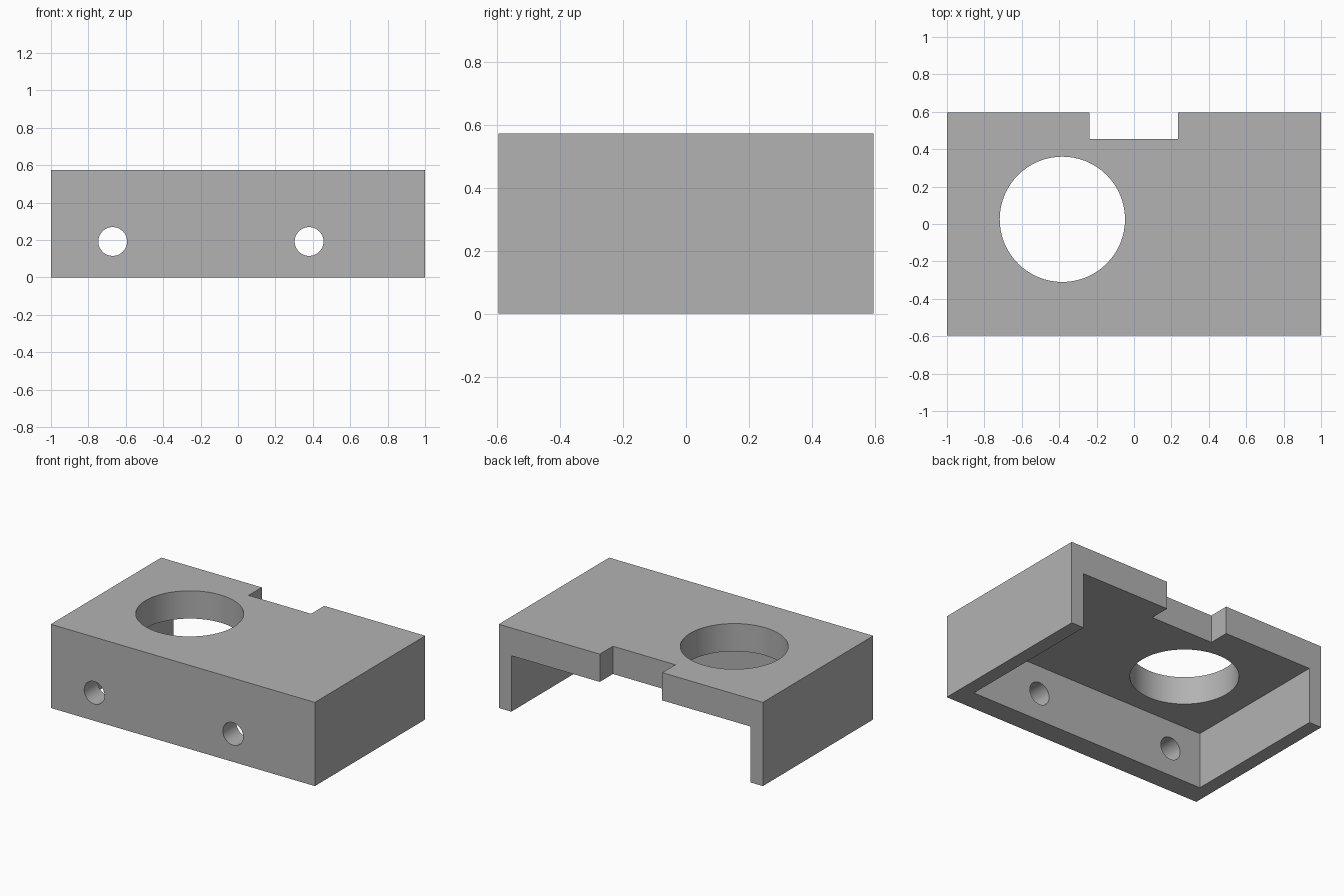
import bpy
from math import pi, radians

default = bpy.data.objects.get("Cube")
if default:
    bpy.data.objects.remove(default, do_unlink=True)

# Overall size and wall thicknesses
HALF_X, HALF_Y, HEIGHT = 1.0, 0.597, 0.573
SIDE, FRONT, PLATE = 0.095, 0.147, 0.19
OVER = 0.2

grey = bpy.data.materials.new("plain grey")
grey.use_nodes = True
colour = (0.45, 0.45, 0.45, 1)
grey.diffuse_color = colour
grey.node_tree.nodes["Principled BSDF"].inputs["Base Color"].default_value = colour


def box(name, low, high):
    centre = [(a + b) / 2 for a, b in zip(low, high)]
    bpy.ops.mesh.primitive_cube_add(size=1, location=centre)
    obj = bpy.context.object
    obj.name = name
    obj.scale = [b - a for a, b in zip(low, high)]
    bpy.ops.object.transform_apply(location=True, rotation=True, scale=True)
    obj.data.materials.append(grey)
    return obj


def drill(name, radius, depth, location, rotation=(0, 0, 0)):
    bpy.ops.mesh.primitive_cylinder_add(vertices=64, radius=radius, depth=depth,
                                        location=location, rotation=rotation)
    obj = bpy.context.object
    obj.name = name
    obj.data.materials.append(grey)
    return obj


# Solid block
housing = box("housing", (-HALF_X, -HALF_Y, 0), (HALF_X, HALF_Y, HEIGHT))

# Cavity open below and behind, notch in the back edge, bore, two front holes
cutters = [
    box("cavity_cutter", (SIDE - HALF_X, FRONT - HALF_Y, -OVER),
        (HALF_X - SIDE, HALF_Y + OVER, HEIGHT - PLATE)),
    box("notch_cutter", (-0.238, 0.455, OVER),
        (0.235, HALF_Y + OVER, HEIGHT + OVER)),
    drill("bore_cutter", 0.335, 0.6, (-0.383, 0.025, HEIGHT)),
]
for side, x in (("right", -0.67), ("left", 0.38)):
    cutters.append(drill(side + "_hole_cutter", 0.077, 0.5,
                         (x, -HALF_Y, 0.192), (pi / 2, 0, 0)))

for cutter in cutters:
    cut = housing.modifiers.new(cutter.name, "BOOLEAN")
    cut.operation = "DIFFERENCE"
    cut.solver = "EXACT"
    cut.object = cutter
    cutter.hide_render = True

# Bake the cuts, drop the cutters and smooth the round walls
bpy.ops.object.select_all(action="DESELECT")
housing.select_set(True)
bpy.context.view_layer.objects.active = housing
for name in [m.name for m in housing.modifiers]:
    bpy.ops.object.modifier_apply(modifier=name)
for cutter in cutters:
    bpy.data.objects.remove(cutter, do_unlink=True)
bpy.ops.object.shade_smooth_by_angle(angle=radians(30))
